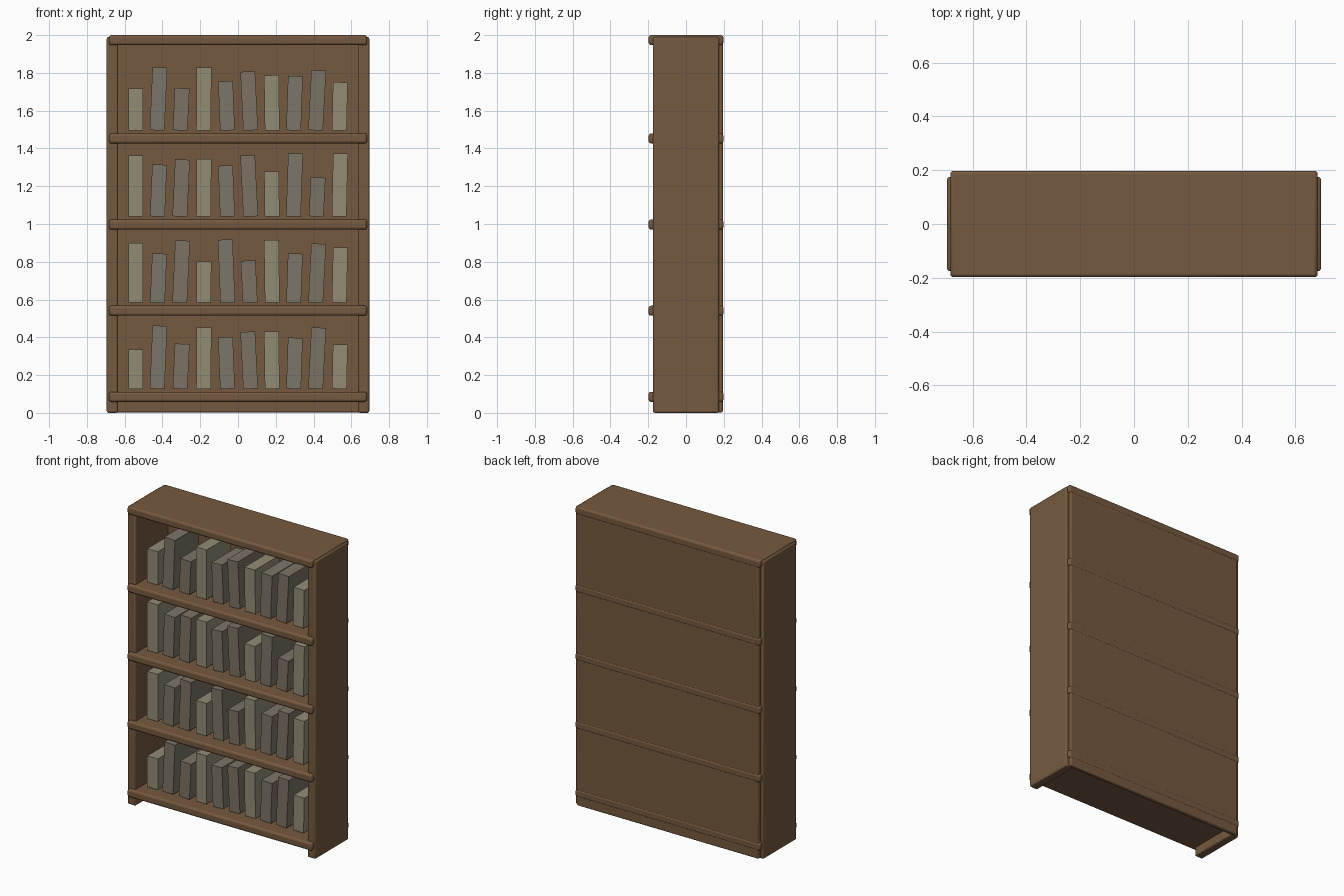
import bpy, math

if "Cube" in bpy.data.objects:
    bpy.data.objects.remove(bpy.data.objects["Cube"])

def material(name, rgb):
    m = bpy.data.materials.new(name)
    m.diffuse_color = (*rgb, 1)
    m.use_nodes = True
    m.node_tree.nodes["Principled BSDF"].inputs["Base Color"].default_value = m.diffuse_color
    return m

WOOD = material("wood", (0.18, 0.10, 0.05))
COVERS = [material("cover_beige", (0.29, 0.26, 0.18)),
          material("cover_grey", (0.20, 0.18, 0.14)),
          material("cover_taupe", (0.20, 0.17, 0.13))]

def box(name, lo, hi, mat, bevel=0.0):
    """Box from two corners, optionally with rounded edges."""
    bpy.ops.mesh.primitive_cube_add(size=1, location=[(a + b) / 2 for a, b in zip(lo, hi)])
    ob = bpy.context.object
    ob.name = name
    ob.scale = [b - a for a, b in zip(lo, hi)]
    bpy.ops.object.transform_apply(location=False, rotation=False, scale=True)
    ob.data.materials.append(mat)
    if bevel:
        mod = ob.modifiers.new("rounded_edges", 'BEVEL')
        mod.width = bevel
        mod.segments = 3
        bpy.ops.object.shade_smooth_by_angle()
    return ob

# Carcass: two side panels and the back panel
box("side_left", (-0.695, -0.175, 0), (-0.635, 0.175, 1.99), WOOD, 0.01)
box("side_right", (0.635, -0.175, 0), (0.695, 0.175, 1.99), WOOD, 0.01)
box("back_panel", (-0.672, 0.166, 0.003), (0.672, 0.195, 1.99), WOOD, 0.008)

# Four shelves and the top board
THICK = 0.053
shelf_centres = [0.085 + 0.456 * i for i in range(4)]
for i, z in enumerate(shelf_centres + [2 - THICK / 2]):
    name = "top_board" if i == 4 else f"shelf_{i + 1}"
    box(name, (-0.683, -0.198, z - THICK / 2), (0.683, 0.198, z + THICK / 2), WOOD, 0.013)

# Books: heights per shelf from the bottom up, leaning in a gentle wave
heights = [
    (.207, .334, .238, .324, .274, .302, .303, .270, .324, .235),
    (.316, .260, .329, .218, .334, .223, .332, .260, .312, .292),
    (.324, .275, .302, .305, .270, .324, .238, .334, .207, .334),
    (.223, .334, .223, .332, .260, .312, .292, .287, .318, .255),
]
for s, (z, row) in enumerate(zip(shelf_centres, heights)):
    bottom = z + THICK / 2 + 0.016
    for i, h in enumerate(row):
        x = -0.541 + 0.12 * i
        book = box(f"book_{s + 1}_{i + 1}", (x - 0.039, -0.13, bottom),
                   (x + 0.039, 0.13, bottom + h), COVERS[i % 3])
        book.rotation_euler.y = 0.052 * math.sin(i)
